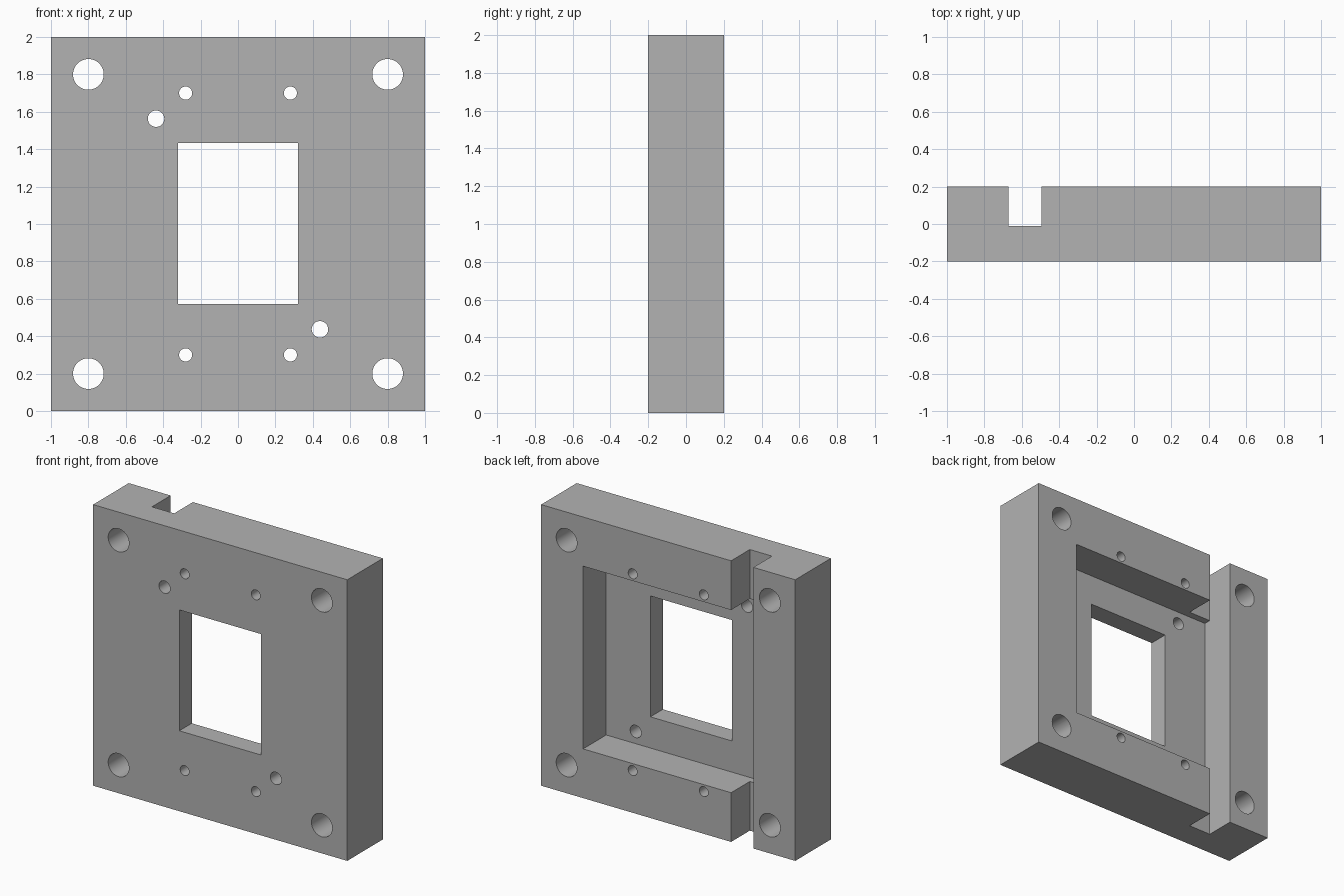
import bpy
import math

if "Cube" in bpy.data.objects:
    bpy.data.objects.remove(bpy.data.objects["Cube"])

HALF_DEPTH = 0.2
X, Z = 1.0, 2.0


def box(name, x0, x1, y0, y1, z0, z1):
    verts = [(x, y, z) for x in (x0, x1) for y in (y0, y1) for z in (z0, z1)]
    faces = [(0, 1, 3, 2), (4, 6, 7, 5), (0, 4, 5, 1),
             (2, 3, 7, 6), (0, 2, 6, 4), (1, 5, 7, 3)]
    mesh = bpy.data.meshes.new(name)
    mesh.from_pydata(verts, [], faces)
    ob = bpy.data.objects.new(name, mesh)
    bpy.context.collection.objects.link(ob)
    return ob


def drill(x, z, radius):
    bpy.ops.mesh.primitive_cylinder_add(
        vertices=48, radius=radius, depth=1.0, location=(x, 0, z),
        rotation=(math.pi / 2, 0, 0))
    return bpy.context.object


def cut(target, cutter):
    mod = target.modifiers.new("cut", 'BOOLEAN')
    mod.operation = 'DIFFERENCE'
    mod.solver = 'EXACT'
    mod.object = cutter
    bpy.context.view_layer.update()
    bpy.ops.object.select_all(action='DESELECT')
    bpy.context.view_layer.objects.active = target
    target.select_set(True)
    bpy.ops.object.modifier_apply(modifier=mod.name)
    bpy.data.objects.remove(cutter, do_unlink=True)


# Solid plate
plate = box("mounting_plate", -X, X, -HALF_DEPTH, HALF_DEPTH, 0, Z)

# Rear pocket, vertical cable slot and central window
cut(plate, box("pocket", -0.67, 0.67, -0.06, 0.5, 0.35, 1.65))
cut(plate, box("slot", -0.67, -0.495, -0.01, 0.5, -0.5, 2.5))
cut(plate, box("window", -0.322, 0.322, -0.5, 0.5, 0.572, 1.432))

# Corner holes and small screw holes
for sx in (-1, 1):
    for sz in (-1, 1):
        cut(plate, drill(0.8 * sx, 1 + 0.8 * sz, 0.082))
        cut(plate, drill(0.28 * sx, 1 + 0.7 * sz, 0.035))

# Diagonal pair of locating holes
for s in (-1, 1):
    cut(plate, drill(0.438 * s, 1 - 0.563 * s, 0.044))

# Single grey finish
grey = bpy.data.materials.new("grey")
grey.diffuse_color = (0.448, 0.448, 0.448, 1)
grey.use_nodes = True
grey.node_tree.nodes["Principled BSDF"].inputs["Base Color"].default_value = grey.diffuse_color
plate.data.materials.clear()
plate.data.materials.append(grey)
bpy.ops.object.shade_smooth_by_angle(angle=math.radians(30))
